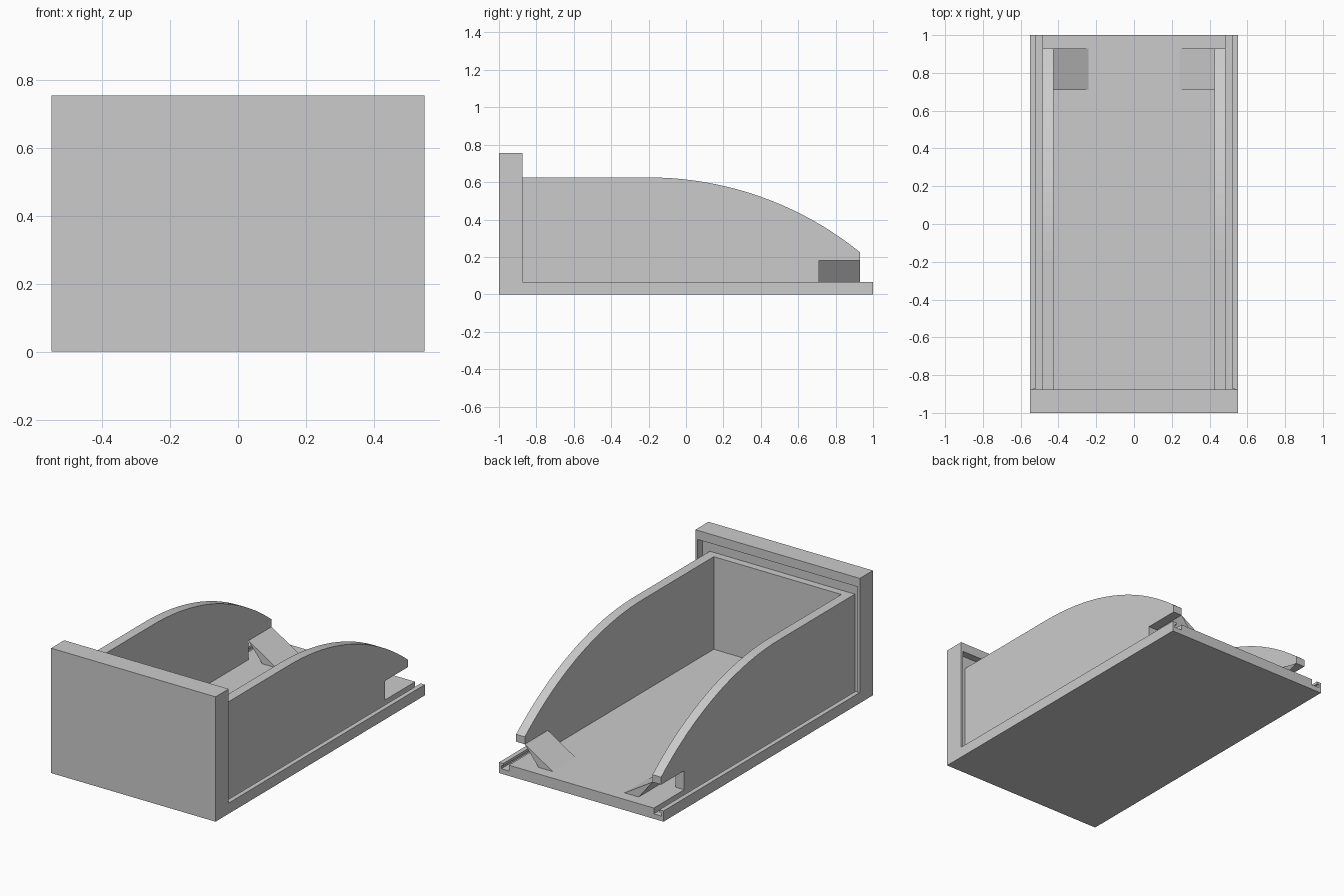
import bpy, bmesh, math
from mathutils import Vector

cube = bpy.data.objects.get("Cube")
if cube:
    bpy.data.objects.remove(cube, do_unlink=True)

grey = bpy.data.materials.new("light_grey")
grey.use_nodes = True
colour = (0.6, 0.6, 0.6, 1)
grey.diffuse_color = colour
grey.node_tree.nodes["Principled BSDF"].inputs["Base Color"].default_value = colour


def extrude(name, profile, axis, start, end):
    """Extrude a closed profile along x (points are y, z) or y (points are x, z)."""
    bm = bmesh.new()
    if axis == "x":
        pts = [(start, a, z) for a, z in profile]
        step = Vector((end - start, 0, 0))
    else:
        pts = [(a, start, z) for a, z in profile]
        step = Vector((0, end - start, 0))
    face = bm.faces.new([bm.verts.new(p) for p in pts])
    out = bmesh.ops.extrude_face_region(bm, geom=[face])
    moved = [v for v in out["geom"] if isinstance(v, bmesh.types.BMVert)]
    bmesh.ops.translate(bm, verts=moved, vec=step)
    bmesh.ops.recalc_face_normals(bm, faces=bm.faces[:])
    mesh = bpy.data.meshes.new(name)
    bm.to_mesh(mesh)
    bm.free()
    mesh.materials.append(grey)
    obj = bpy.data.objects.new(name, mesh)
    bpy.context.collection.objects.link(obj)
    return obj


def cut(obj, cutter):
    mod = obj.modifiers.new("cut", "BOOLEAN")
    mod.operation = "DIFFERENCE"
    mod.solver = "EXACT"
    mod.object = cutter
    bpy.context.view_layer.objects.active = obj
    bpy.ops.object.modifier_apply(modifier=mod.name)
    bpy.data.objects.remove(cutter, do_unlink=True)


half, floor, top = 0.55, 0.065, 0.755
front, slot_end = -0.875, -0.92
wall_in, wall_out, slot_out = 0.427, 0.485, 0.535
wall_top, slot_floor = 0.625, 0.03

# Base plate and front panel as one L-shaped solid
body = extrude("base_and_front_panel",
               [(-1, 0), (1, 0), (1, floor), (front, floor), (front, top), (-1, top)],
               "x", -half, half)

# Arched slot in the back of the front panel
cut(body, extrude("panel_slot_cutter",
                  [(-slot_out, slot_floor), (-wall_out, slot_floor),
                   (-wall_out, wall_top), (wall_out, wall_top),
                   (wall_out, slot_floor), (slot_out, slot_floor),
                   (slot_out, 0.7), (-slot_out, 0.7)],
                  "y", slot_end, front + 0.001))

# Undercut grooves along both sides of the base
for s in (-1, 1):
    cut(body, extrude("groove_cutter",
                      [(s * wall_out, slot_floor), (s * slot_out, slot_floor),
                       (s * slot_out, 0.05), (s * 0.522, 0.05),
                       (s * 0.522, 0.08), (s * wall_out, 0.08)],
                      "y", slot_end + 0.001, 1.1))

# Side wall outline: flat top, falling arc, notch at the lower back
back, notch_y, notch_z = 0.93, 0.71, 0.18
arc_start, back_top = -0.2, 0.225
run, drop = back - arc_start, wall_top - back_top
radius = (run ** 2 + drop ** 2) / (2 * drop)
sweep = math.asin(run / radius)
steps = 20
arc = [(arc_start + radius * math.sin(sweep * i / steps),
        wall_top - radius * (1 - math.cos(sweep * i / steps)))
       for i in range(steps + 1)]
outline = [(front, floor), (front, wall_top)] + arc + [
    (back, notch_z), (notch_y, notch_z), (notch_y, floor)]

# Walls and the sloping ramps beside their notches
for side, s in (("right", -1), ("left", 1)):
    extrude(side + "_wall", outline, "x", s * wall_in, s * wall_out)
    extrude(side + "_ramp",
            [(s * wall_in, notch_z), (s * 0.24, floor), (s * 0.335, floor)],
            "y", notch_y, back)
